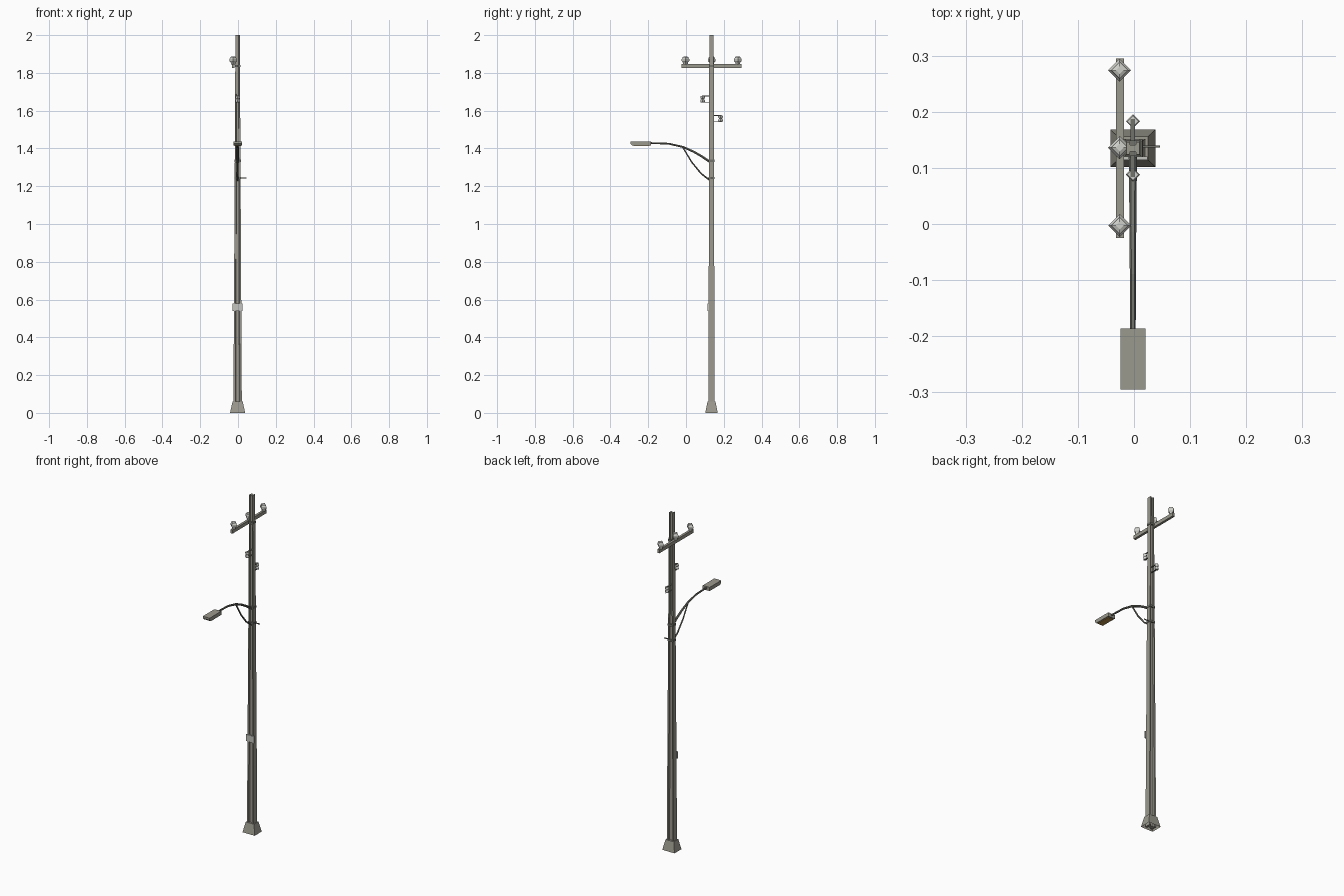
import bpy, bmesh, math
from mathutils import Vector, Matrix

if "Cube" in bpy.data.objects:
    bpy.data.objects.remove(bpy.data.objects["Cube"])

PX, PY = -0.002, 0.135          # pole axis


def mat(name, r, g, b):
    m = bpy.data.materials.new(name)
    m.diffuse_color = (r, g, b, 1)
    m.use_nodes = True
    m.node_tree.nodes["Principled BSDF"].inputs["Base Color"].default_value = m.diffuse_color
    return m


CONCRETE = mat("concrete grey", 0.33, 0.32, 0.27)
METAL = mat("dark metal", 0.17, 0.17, 0.15)
CERAMIC = mat("pale ceramic", 0.62, 0.62, 0.59)
PLATE = mat("light plate", 0.55, 0.55, 0.52)
LENS = mat("amber lens", 0.45, 0.27, 0.07)


def finish(bm, name, material):
    bmesh.ops.recalc_face_normals(bm, faces=bm.faces[:])
    me = bpy.data.meshes.new(name)
    bm.to_mesh(me)
    bm.free()
    me.materials.append(material)
    ob = bpy.data.objects.new(name, me)
    bpy.context.collection.objects.link(ob)
    return ob


def skin(name, rings, material, cap_start=True, cap_end=True):
    """Bridge a list of equal-length point rings."""
    bm = bmesh.new()
    vs = [[bm.verts.new(p) for p in ring] for ring in rings]
    n = len(vs[0])
    for a, b in zip(vs, vs[1:]):
        for i in range(n):
            j = (i + 1) % n
            bm.faces.new((a[i], a[j], b[j], b[i]))
    if cap_start:
        bm.faces.new(vs[0][::-1])
    if cap_end:
        bm.faces.new(vs[-1])
    return finish(bm, name, material)


def box(name, lo, hi, material):
    bm = bmesh.new()
    c = (Vector(lo) + Vector(hi)) / 2
    s = Vector(hi) - Vector(lo)
    bmesh.ops.create_cube(bm, size=1, matrix=Matrix.Translation(c) @ Matrix.Diagonal((*s, 1)))
    return finish(bm, name, material)


def tube(name, path, r0, r1, material, sides=6):
    """Tapered tube along (y, z) points in the plane x = PX."""
    rings = []
    for i, (y, z) in enumerate(path):
        a, b = path[max(i - 1, 0)], path[min(i + 1, len(path) - 1)]
        d = Vector((0, b[0] - a[0], b[1] - a[1])).normalized()
        u, v = Vector((1, 0, 0)), d.cross(Vector((1, 0, 0)))
        r = r0 + (r1 - r0) * i / (len(path) - 1)
        rings.append([Vector((PX, y, z)) + r * (math.cos(t) * u + math.sin(t) * v)
                      for t in (2 * math.pi * k / sides for k in range(sides))])
    return skin(name, rings, material)


def turned(name, x, y, profile, material, sides=4):
    """Low-poly turned shape from (radius, z) pairs, corners on the axes."""
    return skin(name, [[(x + r * math.cos(2 * math.pi * k / sides),
                         y + r * math.sin(2 * math.pi * k / sides), z)
                        for k in range(sides)] for r, z in profile], material)


def half(z):
    """Half widths of the tapered pole at a height."""
    t = z / 2
    return 0.0225 + (0.0115 - 0.0225) * t, 0.0165 + (0.0115 - 0.0165) * t


# H-section pole, grooved on front and back
def h_ring(z):
    a, b = half(z)
    q = [(1, 1), (0.55, 1), (0.42, 0.5)]
    pts = q + [(-x, y) for x, y in q[::-1]]
    pts += [(x, -y) for x, y in pts[::-1]]
    return [(PX + a * x, PY + b * y, z) for x, y in pts]


skin("pole", [h_ring(0), h_ring(2)], CONCRETE)

# flared foot, open underneath
skin("foot", [[(PX + sx * a, PY + sy * b, z) for sx, sy in ((-1, -1), (1, -1), (1, 1), (-1, 1))]
              for a, b, z in ((0.040, 0.033, 0), (0.027, 0.021, 0.06))], CONCRETE, cap_start=False)

# number plate on the front
box("front_plate", (PX - 0.026, PY - 0.021, 0.54), (PX + 0.026, PY - 0.0145, 0.58), PLATE)

# clamps round the pole
for n, z in (("upper_arm", 1.335), ("lower_arm", 1.243), ("crossarm", 1.836)):
    a, b = half(z)
    box(n + "_clamp", (PX - a - 0.002, PY - b - 0.002, z - 0.006),
        (PX + a + 0.002, PY + b + 0.002, z + 0.006), METAL)
box("side_peg", (PX, PY + 0.001, 1.241), (0.046, PY + 0.005, 1.246), METAL)

# crossarm with three pin insulators
box("crossarm", (-0.032, -0.025, 1.825), (-0.018, 0.295, 1.846), CONCRETE)
for i, y in enumerate((-0.003, 0.136, 0.274)):
    turned("pin_insulator_%d" % i, -0.0255, y,
           [(0.012, 1.845), (0.013, 1.855), (0.0205, 1.863), (0.0205, 1.873),
            (0.016, 1.878), (0.015, 1.884), (0.007, 1.887)], CERAMIC)

# spool insulators in fork brackets, front and back
for n, y, z in (("front", 0.088, 1.661), ("back", 0.183, 1.558)):
    turned(n + "_spool", PX, y, [(0.010, z - 0.017), (0.0125, z - 0.012), (0.0125, z - 0.007), (0.008, z),
                                 (0.0125, z + 0.007), (0.0125, z + 0.012), (0.010, z + 0.017)], CERAMIC)
    for s in (-1, 1):
        zc = z + s * 0.0165
        e = y + math.copysign(0.004, y - PY)
        box(n + "_bracket", (PX - 0.004, min(e, PY), zc - 0.0015),
            (PX + 0.004, max(e, PY), zc + 0.0015), METAL)

# lamp arm and its brace
tube("lamp_arm", [(0.128, 1.328), (0.085, 1.357), (0.042, 1.382), (-0.016, 1.408),
                  (-0.09, 1.425), (-0.196, 1.429)], 0.0075, 0.005, METAL)
tube("arm_brace", [(0.128, 1.230), (0.08, 1.267), (0.03, 1.328), (-0.016, 1.404)],
     0.005, 0.004, METAL)

# lamp head: side profile pushed through in x, with lens below
side = [(-0.295, 1.437), (-0.186, 1.437), (-0.186, 1.415), (-0.284, 1.415), (-0.295, 1.425)]
skin("lamp_head", [[(x, y, z) for y, z in side] for x in (PX - 0.0225, PX + 0.0225)], CONCRETE)
box("lamp_lens", (PX - 0.017, -0.277, 1.412), (PX + 0.017, -0.194, 1.416), LENS)
